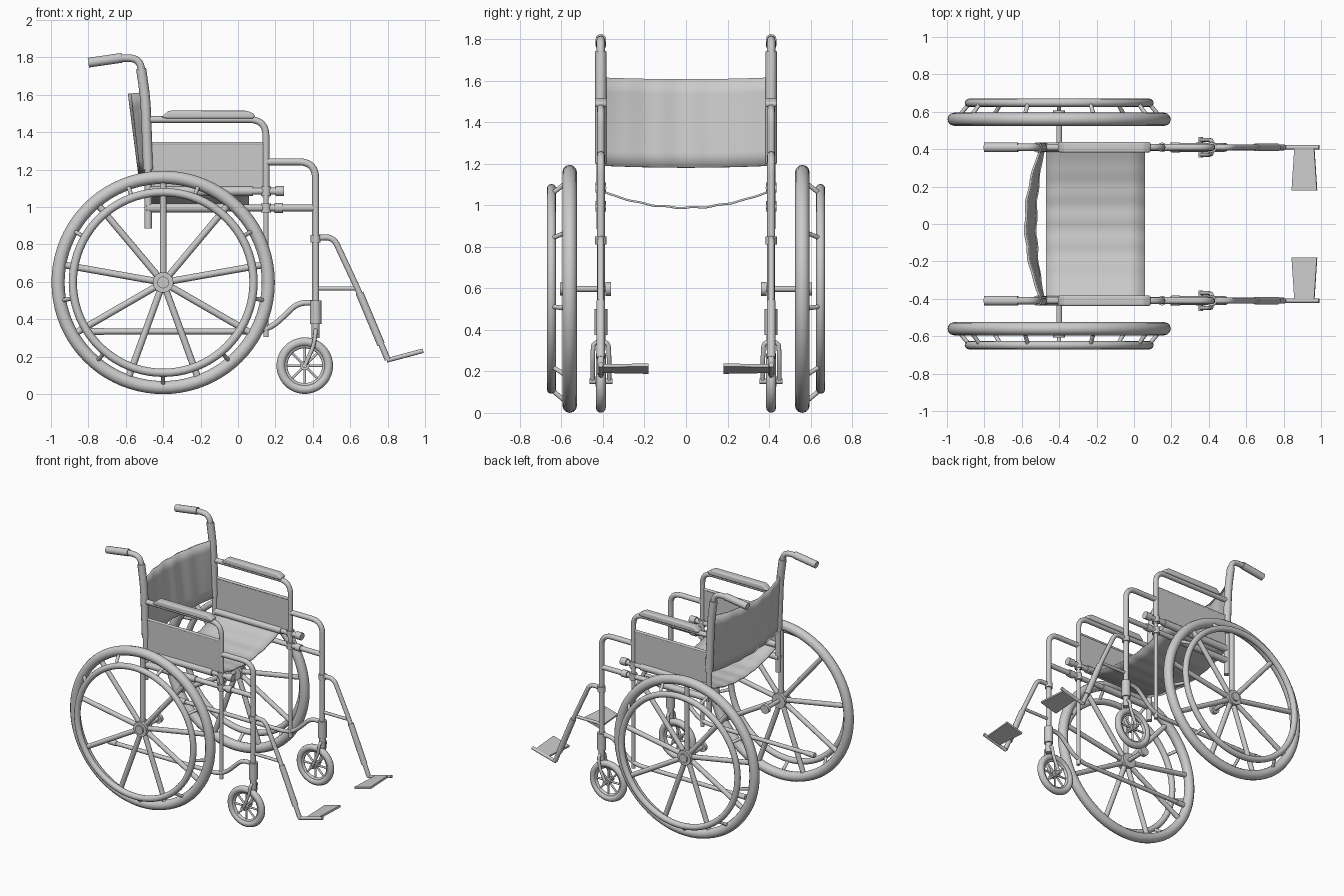
import bpy, bmesh, math
from mathutils import Vector

if "Cube" in bpy.data.objects:
    bpy.data.objects.remove(bpy.data.objects["Cube"])

Y = 0.41  # side frame plane


def finish(ob, mirror=True):
    bpy.ops.object.select_all(action='DESELECT')
    bpy.context.view_layer.objects.active = ob
    ob.select_set(True)
    if ob.type == 'CURVE':
        bpy.ops.object.convert(target='MESH')
        ob = bpy.context.view_layer.objects.active
    bpy.ops.object.shade_smooth_by_angle(angle=math.radians(40))
    if mirror:
        m = ob.modifiers.new("mirror", 'MIRROR')
        m.use_axis = (False, True, False)
        m.use_mirror_merge = False
    return ob


def rounded(path, bend):
    """Polyline with each inner corner replaced by a smooth arc."""
    pts = [Vector(p) if len(p) == 3 else Vector((p[0], Y, p[1])) for p in path]
    out = [pts[0]]
    for a, b, c in zip(pts, pts[1:], pts[2:]):
        d = min(bend, (a - b).length * 0.48, (c - b).length * 0.48)
        p, q = b + (a - b).normalized() * d, b + (c - b).normalized() * d
        for i in range(7):
            t = i / 6
            out.append(p * (1 - t) ** 2 + b * 2 * t * (1 - t) + q * t * t)
    return out + [pts[-1]]


def tube(name, paths, r, bend=0.08, cyclic=False, res=4):
    """Round bars along one or more paths; (x, z) points lie in the frame plane."""
    cu = bpy.data.curves.new(name, 'CURVE')
    cu.dimensions = '3D'
    cu.bevel_depth = r
    cu.bevel_resolution = res
    cu.use_fill_caps = True
    for path in paths:
        pts = path if cyclic else rounded(path, bend)
        s = cu.splines.new('POLY')
        s.points.add(len(pts) - 1)
        for sp, p in zip(s.points, pts):
            sp.co = (*p, 1)
        s.use_cyclic_u = cyclic
    ob = bpy.data.objects.new(name, cu)
    bpy.context.collection.objects.link(ob)
    return finish(ob)


def polar(cx, cz, r, deg, y):
    a = math.radians(deg)
    return (cx + r * math.cos(a), y, cz + r * math.sin(a))


def ring(name, cx, cz, y, R, r, n=64):
    return tube(name, [[polar(cx, cz, R, 360 * i / n, y) for i in range(n)]], r, cyclic=True)


def sheet(name, fn, nu, nv, thick):
    """Thin cloth sheet from a function of u, v in 0..1."""
    bm = bmesh.new()
    g = [[bm.verts.new(fn(i / nu, j / nv)) for j in range(nv + 1)] for i in range(nu + 1)]
    for i in range(nu):
        for j in range(nv):
            bm.faces.new((g[i][j], g[i + 1][j], g[i + 1][j + 1], g[i][j + 1]))
    me = bpy.data.meshes.new(name)
    bm.to_mesh(me)
    bm.free()
    ob = bpy.data.objects.new(name, me)
    bpy.context.collection.objects.link(ob)
    finish(ob, False)
    m = ob.modifiers.new("thickness", 'SOLIDIFY')
    m.thickness, m.offset = thick, 0
    return ob


def slab(name, outline, offset, bevel=0.0):
    """Prism: an outline of 3D points pushed along an offset vector."""
    bm = bmesh.new()
    f = bm.faces.new([bm.verts.new(p) for p in outline])
    ext = bmesh.ops.extrude_face_region(bm, geom=[f])
    bmesh.ops.translate(bm, vec=offset, verts=[e for e in ext['geom'] if isinstance(e, bmesh.types.BMVert)])
    bmesh.ops.recalc_face_normals(bm, faces=bm.faces)
    if bevel:
        bmesh.ops.bevel(bm, geom=bm.edges[:], offset=bevel, segments=4, profile=0.5, affect='EDGES')
    me = bpy.data.meshes.new(name)
    bm.to_mesh(me)
    bm.free()
    ob = bpy.data.objects.new(name, me)
    bpy.context.collection.objects.link(ob)
    return finish(ob)


# Rear wheels with push rims
WX, WZ, WY = -0.40, 0.597, 0.56
ring("rear_tyre", WX, WZ, WY, 0.562, 0.035, 80)
ring("push_rim", WX, WZ, 0.648, 0.483, 0.022, 80)
tube("rear_spokes", [[polar(WX, WZ, 0.03, 90 + 40 * i, WY), polar(WX, WZ, 0.55, 90 + 40 * i, WY)]
                     for i in range(9)], 0.018)
tube("push_rim_brackets", [[polar(WX, WZ, 0.485, 70 + 40 * i, 0.648), polar(WX, WZ, 0.55, 70 + 40 * i, WY + 0.01)]
                           for i in range(9)], 0.011)
tube("rear_hub", [[(WX, 0.525, WZ), (WX, 0.595, WZ)]], 0.055, res=6)
tube("hub_cap", [[(WX, 0.59, WZ), (WX, 0.607, WZ)]], 0.032, res=6)
tube("rear_axle", [[(WX, 0.38, WZ), (WX, 0.56, WZ)]], 0.015)
tube("axle_sleeve", [[(WX, 0.362, WZ), (WX, 0.388, WZ)]], 0.034)

# Back posts and push handles
tube("back_post", [[(-0.48, 0.885), (-0.48, 1.2), (-0.495, 1.58), (-0.525, 1.795), (-0.64, 1.797)]], 0.02, 0.09)
tube("back_post_sleeve", [[(-0.48, 1.2), (-0.495, 1.58), (-0.518, 1.74)]], 0.027)
tube("push_handle_grip", [[(-0.80, 1.772), (-0.62, 1.798)]], 0.026)

# Armrest frame, pad and side panel
tube("armrest_tube", [[(-0.48, 1.468), (0.15, 1.468), (0.15, 1.05)]], 0.018, 0.09)
tube("armrest_lower_post", [[(0.15, 1.06), (0.15, 0.305)]], 0.014)
slab("armrest_pad", [(-0.41, 0.382, 1.48), (-0.37, 0.382, 1.515), (0.05, 0.382, 1.515), (0.09, 0.382, 1.495),
                     (0.085, 0.382, 1.473), (-0.38, 0.382, 1.473)], (0, 0.056, 0), 0.01)
slab("side_panel", [(-0.465, 0.405, 1.08), (0.145, 0.405, 1.08), (0.145, 0.405, 1.34), (-0.465, 0.405, 1.34)],
     (0, 0.012, 0))
tube("side_panel_rail", [[(-0.47, 1.34), (0.15, 1.34)]], 0.009)

# Seat rails and clamps
tube("seat_rail", [[(-0.46, 1.085), (0.22, 1.085)]], 0.019)
tube("seat_rail_sleeve", [[(-0.47, 1.085), (0.08, 1.085)]], 0.026)
tube("seat_rail_cap", [[(0.2, 1.085), (0.247, 1.085)]], 0.027)
tube("lower_rail", [[(-0.48, 0.995), (0.41, 0.995)]], 0.018)
tube("lower_rail_sleeve", [[(-0.49, 0.995), (-0.06, 0.995)]], 0.024)
tube("rail_clamps", [[(0.195, 0.995), (0.24, 0.995)], [(0.15, 1.02), (0.15, 0.97)],
                     [(0.15, 1.11), (0.15, 1.06)]], 0.026)

# Front frame, bottom rail and caster housing
tube("front_frame", [[(0.15, 1.242), (0.415, 1.242), (0.415, 0.37)]], 0.019, 0.09)
tube("front_collar", [[(0.415, 0.81), (0.415, 0.85)]], 0.027)
tube("caster_housing", [[(0.415, 0.375), (0.415, 0.5)]], 0.031)
tube("caster_stem", [[(0.415, 0.30), (0.415, 0.38)]], 0.022)
tube("bottom_rail", [[(-0.76, 0.335), (0.16, 0.335), (0.32, 0.488), (0.415, 0.488)]], 0.015, 0.09)
tube("bottom_rail_cap", [[(-0.785, 0.335), (-0.72, 0.335)]], 0.019)

# Caster wheels and forks
CX, CZ = 0.357, 0.152
ring("caster_tyre", CX, CZ, Y, 0.127, 0.024, 48)
ring("caster_rim", CX, CZ, Y, 0.105, 0.012, 48)
tube("caster_spokes", [[polar(CX, CZ, 0.01, 45 * i, Y), polar(CX, CZ, 0.11, 45 * i, Y)] for i in range(8)], 0.007)
tube("caster_hub", [[(CX, Y - 0.025, CZ), (CX, Y + 0.025, CZ)]], 0.025)
tube("caster_axle", [[(CX, Y - 0.055, CZ), (CX, Y + 0.055, CZ)]], 0.013)
tube("caster_fork", [[(CX, Y + s * 0.04, CZ), (0.405, Y + s * 0.04, 0.26), (0.415, Y + s * 0.036, 0.335),
                      (0.415, Y, 0.345)] for s in (-1, 1)], 0.011, 0.03)

# Leg rests and footplates
tube("leg_rest", [[(0.415, 0.835), (0.51, 0.84), (0.65, 0.54), (0.80, 0.185)]], 0.016, 0.08)
tube("leg_rest_sleeve", [[(0.65, 0.54), (0.765, 0.265)]], 0.021)
tube("leg_rest_link", [[(0.415, 0.565), (0.64, 0.565)]], 0.011)
tube("footplate_arm", [[(0.795, 0.18), (0.99, 0.232)]], 0.012)
slab("footplate", [(0.86, 0.41, 0.192), (0.845, 0.18, 0.188), (0.98, 0.18, 0.224), (0.965, 0.41, 0.22)],
     (-0.003, 0, 0.014))


# Sling seat and backrest cloth
def seat(u, v):
    y = -0.4 + 0.8 * v
    sag = 1 - (y / 0.4) ** 2
    return (-0.47 + 0.53 * u, y, 1.066 - 0.078 * sag + 0.003 * sag * math.sin(50 * y))


def back(u, v):
    y = -0.41 + 0.82 * v
    b = 1 - (y / 0.41) ** 2
    edge = -0.48 - 0.015 * u
    return (edge - (0.045 + 0.04 * u) * b + 0.004 * b * math.sin(40 * y), y, 1.19 + 0.425 * u - 0.009 * b)


sheet("seat", seat, 6, 40, 0.01)
sheet("backrest", back, 6, 40, 0.012)
